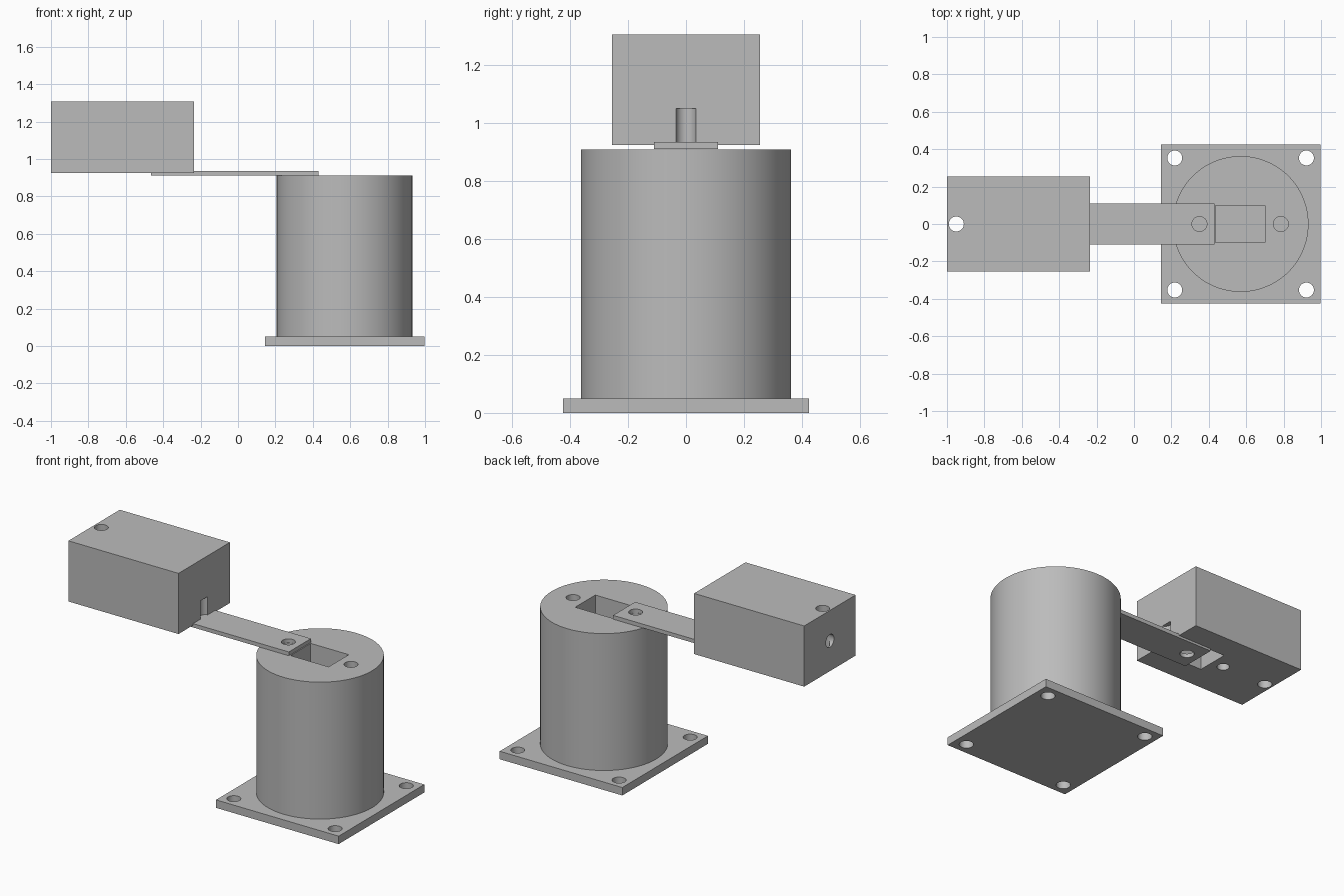
import bpy
import math

if "Cube" in bpy.data.objects:
    bpy.data.objects.remove(bpy.data.objects["Cube"], do_unlink=True)

GREY = (0.5, 0.5, 0.5, 1)
grey = bpy.data.materials.new("plain_grey")
grey.use_nodes = True
grey.diffuse_color = GREY
grey.node_tree.nodes["Principled BSDF"].inputs["Base Color"].default_value = GREY


def box(name, x, y, z):
    """Block spanning the given (low, high) ranges."""
    spans = (x, y, z)
    bpy.ops.mesh.primitive_cube_add(size=1, location=[(a + b) / 2 for a, b in spans])
    ob = bpy.context.object
    ob.name = name
    ob.scale = [b - a for a, b in spans]
    bpy.ops.object.transform_apply(location=False, rotation=False, scale=True)
    return ob


def rod(name, x, y, z, radius, sides=48):
    """Upright cylinder over the (low, high) range z."""
    bpy.ops.mesh.primitive_cylinder_add(vertices=sides, radius=radius, depth=z[1] - z[0],
                                        location=(x, y, (z[0] + z[1]) / 2))
    bpy.context.object.name = name
    return bpy.context.object


def finish(part, cutters):
    """Cut the part with each cutter, then shade and colour it."""
    for cutter in cutters:
        mod = part.modifiers.new("cut", 'BOOLEAN')
        mod.operation = 'DIFFERENCE'
        mod.solver = 'EXACT'
        mod.object = cutter
        bpy.ops.object.select_all(action='DESELECT')
        part.select_set(True)
        bpy.context.view_layer.objects.active = part
        bpy.ops.object.modifier_apply(modifier=mod.name)
        bpy.data.objects.remove(cutter, do_unlink=True)
    part.data.materials.clear()
    part.data.materials.append(grey)
    bpy.ops.object.select_all(action='DESELECT')
    part.select_set(True)
    bpy.context.view_layer.objects.active = part
    bpy.ops.object.shade_smooth_by_angle(angle=math.radians(30))


HOLE = 0.04
CENTRE = 0.57    # axis of the pedestal
TOP = 0.91       # top of the pedestal
BOTTOM = 0.925   # underside of the head

# Square base plate with four corner holes
base = box("base_plate", (0.145, 0.997), (-0.425, 0.425), (0, 0.05))
finish(base, [rod("cutter", CENTRE + sx * 0.352, sy * 0.353, (-0.1, 0.2), HOLE)
              for sx in (-1, 1) for sy in (-1, 1)])

# Round pedestal with a pocket and two pin holes in the top
pedestal = rod("pedestal", CENTRE, 0, (0.05, TOP), 0.363, 128)
finish(pedestal, [box("cutter", (0.435, 0.7), (-0.1, 0.1), (0.5, 1.1))] +
       [rod("cutter", x, 0, (TOP - 0.125, 1.1), HOLE) for x in (0.35, 0.785)])

# Flat link arm with a hole near each end
arm = box("link_arm", (-0.465, 0.43), (-0.11, 0.11), (0.911, 0.935))
finish(arm, [rod("cutter", x, 0, (0.8, 1.1), HOLE) for x in (-0.385, 0.35)])

# Box head: pocket and pin holes underneath, through hole and end hole
head = box("box_head", (-1, -0.235), (-0.255, 0.255), (BOTTOM, 1.306))
end_hole = rod("cutter", -1, 0, (0.965, 1.265), HOLE)
end_hole.rotation_euler.y = math.pi / 2
finish(head, [box("cutter", (-0.57, -0.305), (-0.1, 0.1), (0.8, 1.18)),
              rod("cutter", -0.6475, 0, (0.8, 1.05), 0.035),
              rod("cutter", -0.2275, 0, (0.8, 1.05), 0.035),
              rod("cutter", -0.95, 0, (0.8, 1.5), HOLE),
              end_hole])
